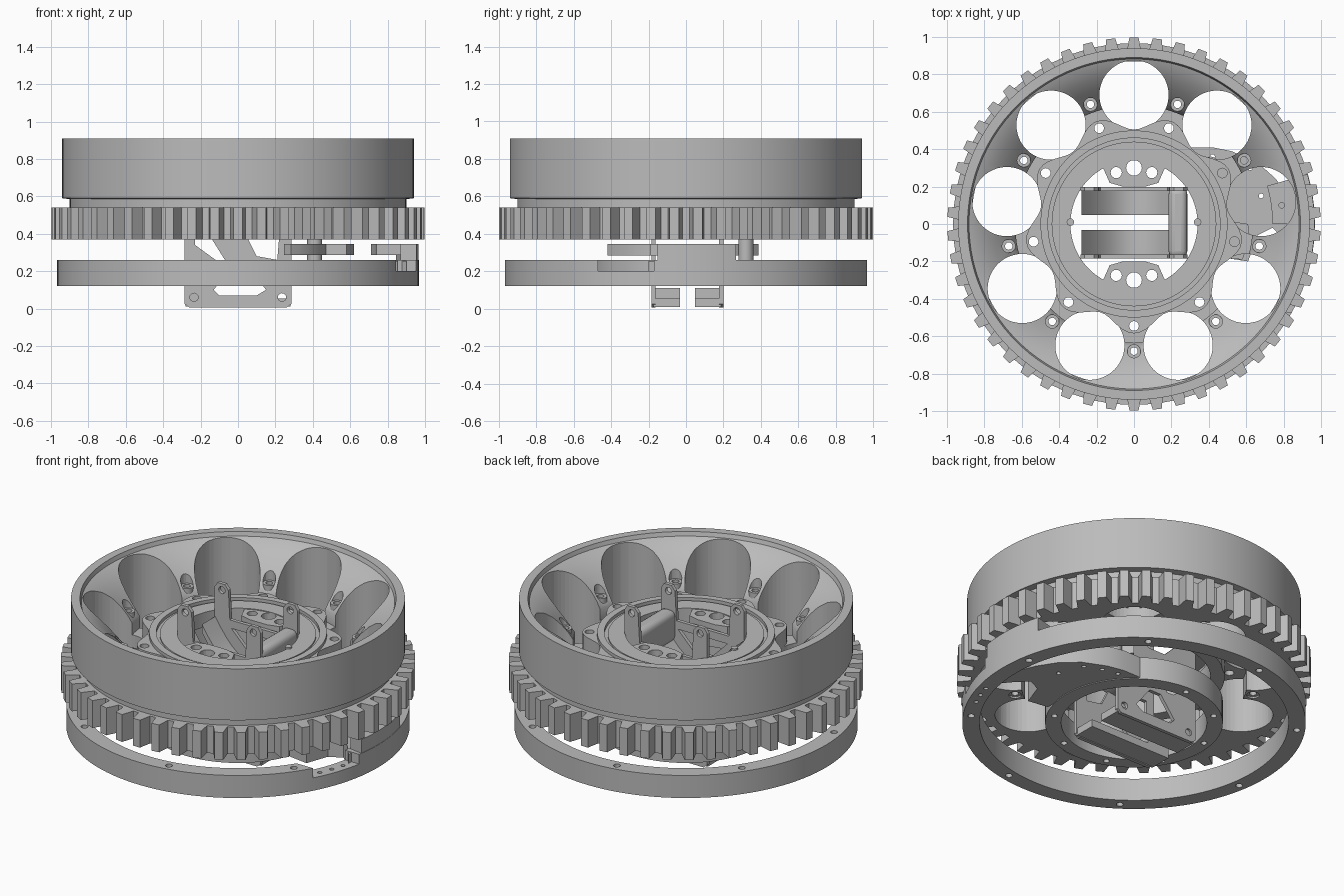
import bpy, bmesh, math
from math import cos, sin, radians, tau

old = bpy.data.objects.get("Cube")
if old:
    bpy.data.objects.remove(old)

grey = bpy.data.materials.new("plain_grey")
grey.use_nodes = True
COLOUR = (0.5, 0.5, 0.5, 1)
grey.diffuse_color = COLOUR
grey.node_tree.nodes["Principled BSDF"].inputs["Base Color"].default_value = COLOUR


def polar(r, deg):
    return r * cos(radians(deg)), r * sin(radians(deg))


def finish(name, bm, smooth=True):
    bmesh.ops.recalc_face_normals(bm, faces=bm.faces)
    mesh = bpy.data.meshes.new(name)
    bm.to_mesh(mesh)
    bm.free()
    mesh.materials.append(grey)
    obj = bpy.data.objects.new(name, mesh)
    bpy.context.collection.objects.link(obj)
    if smooth:
        shade(obj)
    return obj


def activate(obj):
    bpy.ops.object.select_all(action="DESELECT")
    obj.select_set(True)
    bpy.context.view_layer.objects.active = obj


def shade(obj):
    activate(obj)
    bpy.ops.object.shade_smooth_by_angle(angle=radians(32))


def lathe(name, profile, steps=120):
    """Revolve a closed (radius, height) profile."""
    bm = bmesh.new()
    rings = [[bm.verts.new((r * cos(tau * i / steps), r * sin(tau * i / steps), z))
              for r, z in profile] for i in range(steps)]
    n = len(profile)
    for i in range(steps):
        a, b = rings[i], rings[(i + 1) % steps]
        for j in range(n):
            k = (j + 1) % n
            bm.faces.new((a[j], b[j], b[k], a[k]))
    return finish(name, bm)


def add_prism(bm, outline, lo, hi, axis="z"):
    """Extrude a 2D outline along z, or along y for an outline in x and z."""
    place = (lambda u, v, d: (u, v, d)) if axis == "z" else (lambda u, v, d: (u, d, v))
    low = [bm.verts.new(place(u, v, lo)) for u, v in outline]
    high = [bm.verts.new(place(u, v, hi)) for u, v in outline]
    bm.faces.new(low)
    bm.faces.new(high[::-1])
    for i in range(len(low)):
        k = (i + 1) % len(low)
        bm.faces.new((low[i], low[k], high[k], high[i]))


def prism(name, outline, lo, hi, axis="z"):
    bm = bmesh.new()
    add_prism(bm, outline, lo, hi, axis)
    return finish(name, bm)


def disc(x, y, r, n=24):
    return [(x + r * cos(tau * i / n), y + r * sin(tau * i / n)) for i in range(n)]


def box(x0, x1, y0, y1):
    return [(x0, y0), (x1, y0), (x1, y1), (x0, y1)]


def sector(r0, r1, a0, a1, n=16):
    angles = [a0 + (a1 - a0) * i / n for i in range(n + 1)]
    return [polar(r1, a) for a in angles] + [polar(r0, a) for a in reversed(angles)]


def cut(obj, outlines, lo, hi, axis="z"):
    """Subtract a set of separate prisms."""
    bm = bmesh.new()
    for outline in outlines:
        add_prism(bm, outline, lo, hi, axis)
    cutter = finish("cutter", bm, False)
    cutter.hide_render = True
    mod = obj.modifiers.new("cut", "BOOLEAN")
    mod.object = cutter
    mod.solver = "EXACT"
    activate(obj)
    bpy.ops.object.modifier_apply(modifier="cut")
    bpy.data.objects.remove(cutter)
    shade(obj)


spokes = [30 + 40 * i for i in range(9)]

# Wheel body: rim, groove, gear band, rounded spokes and thin floor, with nine pockets
wheel = lathe("wheel_body", [
    (0.635, 0.37), (0.92, 0.37), (0.92, 0.54), (0.90, 0.54), (0.90, 0.585),
    (0.94, 0.59), (0.94, 0.91), (0.89, 0.91), (0.882, 0.885), (0.85, 0.872),
    (0.80, 0.84), (0.75, 0.797), (0.70, 0.742), (0.66, 0.69),
    (0.635, 0.65), (0.635, 0.58), (0.43, 0.58), (0.43, 0.42),
    (0.51, 0.42), (0.51, 0.50), (0.635, 0.50)])
cut(wheel, [disc(*polar(0.69, a + 20), 0.185, 48) for a in spokes], 0.2, 1.1)
cut(wheel, [disc(*polar(r, a), s, 16) for a in spokes
            for r, s in ((0.545, 0.026), (0.68, 0.036))], 0.2, 1.1)

# Gear teeth
bm = bmesh.new()
TEETH = 50
for i in range(TEETH):
    a = 360 * (i + 0.5) / TEETH
    tooth = [polar(0.91, a - 2.6), polar(0.998, a - 1.4),
             polar(0.998, a + 1.4), polar(0.91, a + 2.6)]
    add_prism(bm, tooth, 0.37, 0.54)
finish("gear_teeth", bm, False)

# Screw sleeves set into the spokes
for a in spokes:
    x, y = polar(0.68, a)
    sleeve = lathe("screw_sleeve", [(0.02, 0.38), (0.037, 0.38), (0.037, 0.70), (0.02, 0.70)], 20)
    sleeve.location = (x, y, 0)

# Lobed hub plate with a raised bearing ring
lobes = [polar(0.545 + 0.04 * cos(radians(9 * (a - 30))), a) for a in range(0, 360, 3)]
hub = prism("hub_plate", lobes, 0.575, 0.68)
cut(hub, [disc(0, 0, 0.435, 96)], 0.4, 0.9)
cut(hub, [disc(*polar(0.545, a), 0.026, 16) for a in spokes], 0.4, 0.9)
lathe("bearing_ring", [(0.46, 0.67), (0.50, 0.67), (0.50, 0.70), (0.46, 0.70)])

# Hub flange with two drilled tabs reaching inwards
lathe("hub_flange", [(0.34, 0.60), (0.44, 0.60), (0.44, 0.69), (0.34, 0.69)], 96)
for side in (1, -1):
    shape = [(-0.17, 0.31), (-0.13, 0.22), (-0.06, 0.2), (0.06, 0.2),
             (0.13, 0.22), (0.17, 0.31), (0.1, 0.36), (-0.1, 0.36)]
    tab = prism("hub_tab", [(x, side * y) for x, y in shape], 0.605, 0.685)
    holes = [disc(x, side * 0.275, 0.03, 16) for x in (-0.095, 0.095)]
    slot = [disc(0, side * 0.3, 0.042, 16)]
    cut(tab, holes + slot, 0.5, 0.8)
for x in (-0.34, 0.34):
    prism("hub_pin", disc(x, 0.01, 0.02, 16), 0.6, 0.7)

# Lower ring with screw holes and a drilled notch
ring = lathe("lower_ring", [(0.87, 0.12), (0.967, 0.12), (0.967, 0.26), (0.87, 0.26)])
cut(ring, [disc(*polar(0.92, 45 * i + 10), 0.02, 12) for i in range(8)], 0.0, 0.4)
cut(ring, [box(0.7, 1.1, -0.47, -0.17)], 0.2, 0.4)
cut(ring, [disc(*polar(0.92, a), 0.013, 12) for a in (-25, -20, -15)], 0.0, 0.4)

# Inner support ring and the arm joining it to the lower ring
inner = lathe("inner_support_ring", [(0.41, 0.12), (0.5, 0.12), (0.5, 0.26), (0.41, 0.26)], 96)
cut(inner, [disc(*polar(0.455, 40 * i + 90), 0.018, 12) for i in range(7)], 0.0, 0.4)
arm = prism("support_arm", [
    (0.30, 0.41), (0.42, 0.41), (0.52, 0.39), (0.66, 0.33), (0.76, 0.24), (0.83, 0.13),
    (0.885, 0.0), (0.9, -0.2), (0.82, -0.1), (0.74, -0.02), (0.66, -0.06),
    (0.61, -0.2), (0.48, -0.18), (0.49, 0.0), (0.46, 0.17), (0.38, 0.29)], 0.125, 0.255)
cut(arm, [disc(*p, 0.013, 12) for p in
          ((0.42, 0.36), (0.52, 0.34), (0.62, 0.3), (0.68, 0.15))], 0.0, 0.4)

# Curved lever plate, its pivot and the stop piece above the ring
prism("lever_plate", sector(0.44, 0.505, -56, 50), 0.285, 0.345)
prism("lever_tip", [(0.45, -0.18), (0.58, -0.19), (0.62, -0.08), (0.61, 0.0), (0.48, 0.02)],
      0.285, 0.345)
prism("lever_pivot", disc(0.41, 0.32, 0.04), 0.25, 0.38)
stop = prism("stop_plate", sector(0.74, 0.885, 0, 16), 0.285, 0.345)
cut(stop, [disc(0.79, 0.1, 0.015, 12)], 0.2, 0.4)
prism("stop_rail", sector(0.88, 0.965, -9, 16), 0.255, 0.345)

# Central bracket: two pierced side plates with curved webs behind them
plate_outline = [
    (-0.285, 0.025), (-0.26, 0.005), (0.26, 0.005), (0.285, 0.025), (0.285, 0.84),
    (0.265, 0.87), (0.215, 0.87), (0.19, 0.84), (0.18, 0.66), (-0.18, 0.66),
    (-0.19, 0.84), (-0.215, 0.87), (-0.265, 0.87), (-0.285, 0.84)]
windows = [
    [(-0.13, 0.10), (-0.1, 0.07), (0.1, 0.07), (0.15, 0.1), (0.05, 0.23), (-0.03, 0.23)],
    [(-0.23, 0.42), (-0.17, 0.42), (-0.07, 0.26), (-0.12, 0.26), (-0.23, 0.34)],
    [(0.05, 0.38), (0.1, 0.28), (0.21, 0.26), (0.22, 0.38), (0.12, 0.4)],
    [(-0.17, 0.61), (-0.06, 0.5), (0.06, 0.5), (0.17, 0.61)]]
for side in (1, -1):
    mid = 0.007
    lo, hi = sorted((mid + side * 0.17, mid + side * 0.192))
    plate = prism("bracket_side_plate", plate_outline, lo, hi, "y")
    bolts = [disc(x, z, 0.022, 16) for x in (-0.235, 0.235) for z in (0.06, 0.83)]
    cut(plate, windows + bolts, -1, 1, "y")

    lo, hi = sorted((mid + side * 0.04, mid + side * 0.18))
    xs = [-0.28 + 0.04 * i for i in range(13)]
    upper = [(x, 0.42 + 3 * x * x) for x in xs]
    lower = [(x, z - 0.05) for x, z in reversed(upper)]
    prism("bracket_curved_web", upper + lower, lo, hi, "y")
    prism("bracket_lower_web", box(-0.28, -0.13, 0.01, 0.11), lo, hi, "y")
    prism("bracket_foot_bar", box(-0.14, 0.28, 0.01, 0.055), lo, hi, "y")

# Rounded crossbar joining both side plates
bar = prism("bracket_crossbar", box(0.185, 0.285, 0.53, 0.72), -0.18, 0.195, "y")
bevel = bar.modifiers.new("rounding", "BEVEL")
bevel.width, bevel.segments = 0.035, 4
